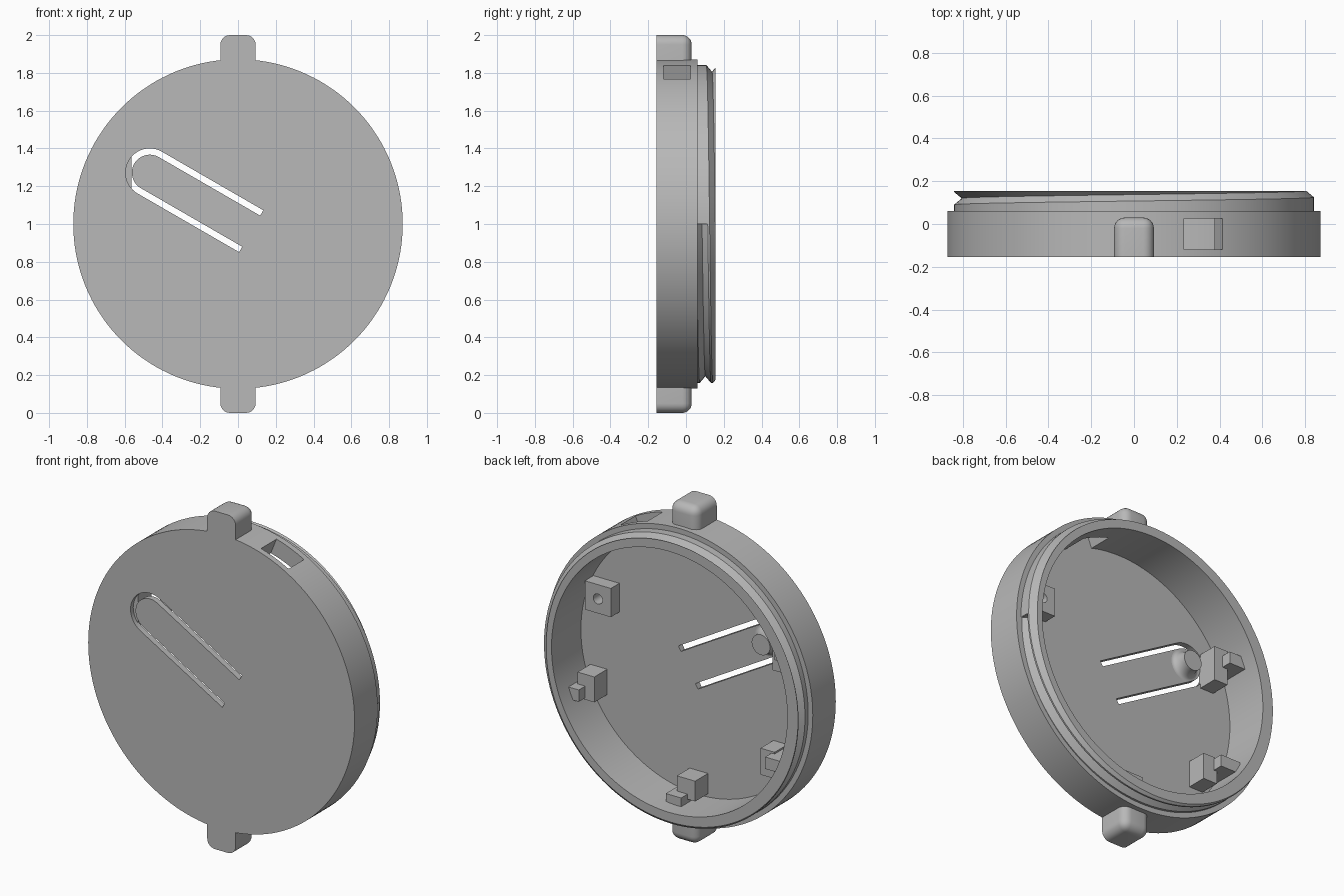
import bpy
import bmesh
from math import cos, sin, pi, radians
from mathutils import Vector, Matrix

if "Cube" in bpy.data.objects:
    bpy.data.objects.remove(bpy.data.objects["Cube"])

grey = bpy.data.materials.new("plain grey")
grey.use_nodes = True
grey.diffuse_color = (0.48, 0.48, 0.48, 1)
grey.node_tree.nodes["Principled BSDF"].inputs["Base Color"].default_value = (0.48, 0.48, 0.48, 1)

SEG = 144
FRONT, FLOOR, SHOULDER, BACK = -0.155, -0.12, 0.06, 0.155
R_OUT, R_IN, CREST = 0.872, 0.772, 0.842
MID = Vector((0, 0, 1))


def finish(name, bm, angle=30):
    """Turn a bmesh into a shaded object."""
    bmesh.ops.remove_doubles(bm, verts=bm.verts, dist=1e-5)
    bmesh.ops.recalc_face_normals(bm, faces=bm.faces)
    mesh = bpy.data.meshes.new(name)
    bm.to_mesh(mesh)
    bm.free()
    mesh.materials.append(grey)
    ob = bpy.data.objects.new(name, mesh)
    bpy.context.collection.objects.link(ob)
    smooth(ob, angle)
    return ob


def smooth(ob, angle=30):
    bpy.ops.object.select_all(action="DESELECT")
    ob.select_set(True)
    bpy.context.view_layer.objects.active = ob
    bpy.ops.object.shade_smooth_by_angle(angle=radians(angle))


def lathe(name, profile, centre, seg=SEG):
    """Spin (radius, y) points around the y axis; cap both ends."""
    bm = bmesh.new()
    rings = [[bm.verts.new(centre + Vector((r * cos(a), y, r * sin(a))))
              for a in (2 * pi * i / seg for i in range(seg))] for r, y in profile]
    for lo, hi in zip(rings, rings[1:]):
        for i in range(seg):
            j = (i + 1) % seg
            bm.faces.new((lo[i], lo[j], hi[j], hi[i]))
    bm.faces.new(rings[0])
    bm.faces.new(rings[-1])
    return finish(name, bm)


def box_bm(x0, x1, y0, y1, z0, z1):
    bm = bmesh.new()
    mat = Matrix.Translation(((x0 + x1) / 2, (y0 + y1) / 2, (z0 + z1) / 2))
    mat = mat @ Matrix.Diagonal((x1 - x0, y1 - y0, z1 - z0, 1))
    bmesh.ops.create_cube(bm, size=1, matrix=mat)
    return bm


def cut(ob, cutter):
    """Subtract the cutter and discard it."""
    mod = ob.modifiers.new("cut", "BOOLEAN")
    mod.operation, mod.solver, mod.object = "DIFFERENCE", "EXACT", cutter
    bpy.ops.object.select_all(action="DESELECT")
    ob.select_set(True)
    bpy.context.view_layer.objects.active = ob
    bpy.ops.object.modifier_apply(modifier=mod.name)
    bpy.data.objects.remove(cutter)
    smooth(ob)


# Cup-shaped body
body = lathe("cap_body", [(R_OUT, FRONT), (R_OUT, SHOULDER), (R_IN, SHOULDER), (R_IN, FLOOR)], MID)

# U-shaped slot that frees a springy tab in the face
arc_mid = Vector((-0.467, 0, 1.272))
along = Vector((cos(radians(-30)), 0, sin(radians(-30))))
across = Vector((0.5, 0, cos(radians(30))))


def u_path(r, leg=0.62, steps=24):
    pts = [arc_mid + across * r + along * leg]
    for i in range(steps + 1):
        a = pi * i / steps
        pts.append(arc_mid + across * (r * cos(a)) - along * (r * sin(a)))
    return pts + [arc_mid - across * r + along * leg]


bm = bmesh.new()
rows = [[bm.verts.new(p + Vector((0, y, 0))) for p in u_path(r)]
        for r, y in ((0.095, -0.3), (0.128, -0.3), (0.128, 0), (0.095, 0))]
for k in range(4):
    a, b = rows[k], rows[(k + 1) % 4]
    for i in range(len(a) - 1):
        bm.faces.new((a[i], a[i + 1], b[i + 1], b[i]))
for end in (0, -1):
    bm.faces.new([row[end] for row in rows])
cut(body, finish("slot_cutter", bm))

# Rectangular window through the side wall
bm = box_bm(-0.097, 0.097, FLOOR, 0.025, 0.7, 1)
bmesh.ops.transform(bm, matrix=Matrix.Translation(MID) @ Matrix.Rotation(radians(22), 4, "Y"), verts=bm.verts)
cut(body, finish("window_cutter", bm))

# Threaded lip: a V groove climbing one turn around the rim
PITCH, HALF, DEPTH = 0.07, 0.03, 0.036


def lip_column(t):
    v = 0.085 + PITCH * t
    a = -2 * pi * t
    levels = [SHOULDER, v - HALF, v, v + HALF, v + PITCH - HALF, v + PITCH, BACK]
    pts = [(R_IN, SHOULDER)]
    for y in levels:
        y = min(max(y, SHOULDER), BACK)
        near = min(abs(y - v), abs(y - v - PITCH))
        pts.append((CREST - DEPTH * max(0, 1 - near / HALF), y))
    pts.append((R_IN, BACK))
    return [MID + Vector((r * cos(a), y, r * sin(a))) for r, y in pts]


bm = bmesh.new()
cols = [[bm.verts.new(p) for p in lip_column(i / SEG)] for i in range(SEG + 1)]
for a, b in zip(cols, cols[1:]):
    for k in range(len(a)):
        m = (k + 1) % len(a)
        bm.faces.new((a[k], b[k], b[m], a[m]))
bm.faces.new(cols[0][2:5])
finish("threaded_lip", bm, 20)

# Rounded lugs at the top and bottom
for name, turn in (("top_lug", 0), ("bottom_lug", pi)):
    bm = box_bm(-0.093, 0.093, FRONT, 0.03, 0.82, 1)
    edges = [e for e in bm.edges
             if not all(v.co.y < -0.1 for v in e.verts) and not all(v.co.z < 0.9 for v in e.verts)]
    bmesh.ops.bevel(bm, geom=edges, offset=0.05, segments=6, profile=0.5, affect="EDGES")
    bmesh.ops.transform(bm, matrix=Matrix.Translation(MID) @ Matrix.Rotation(turn, 4, "Y"), verts=bm.verts)
    finish(name, bm)

# Flared button on the tab
flare = [(0.06 + 0.032 * (1 - sin(a)), FLOOR + 0.06 * (1 - cos(a)))
         for a in (pi / 2 * i / 8 for i in range(9))]
lathe("tab_button", [(0.092, FLOOR - 0.01)] + flare + [(0.06, -0.05)],
      Vector((-0.455, 0, 1.263)), 40)

# Screw block with a blind hole
block = finish("screw_block", box_bm(0.52, 0.69, FLOOR - 0.01, -0.04, 1.17, 1.34))
cut(block, lathe("hole_cutter", [(0.03, -0.11), (0.03, 0.05)], Vector((0.605, 0, 1.255)), 32))

# Board supports: a short stand and a taller bar against the wall (x0, x1, z0, z1)
supports = {
    "left": ((0.60, 0.71, 0.66, 0.81), (0.66, 0.735, 0.67, 0.74)),
    "bottom": ((-0.06, 0.06, 0.25, 0.37), (-0.01, 0.09, 0.22, 0.28)),
    "lower_right": ((-0.58, -0.488, 0.523, 0.68), (-0.69, -0.56, 0.60, 0.67)),
    "upper_right": ((-0.655, -0.565, 1.163, 1.37), (-0.73, -0.62, 1.26, 1.33)),
}
for side, (stand, bar) in supports.items():
    for part, (x0, x1, z0, z1), top in (("stand", stand, 0), ("bar", bar, 0.06)):
        finish(f"{side}_{part}", box_bm(x0, x1, FLOOR - 0.01, top, z0, z1))
